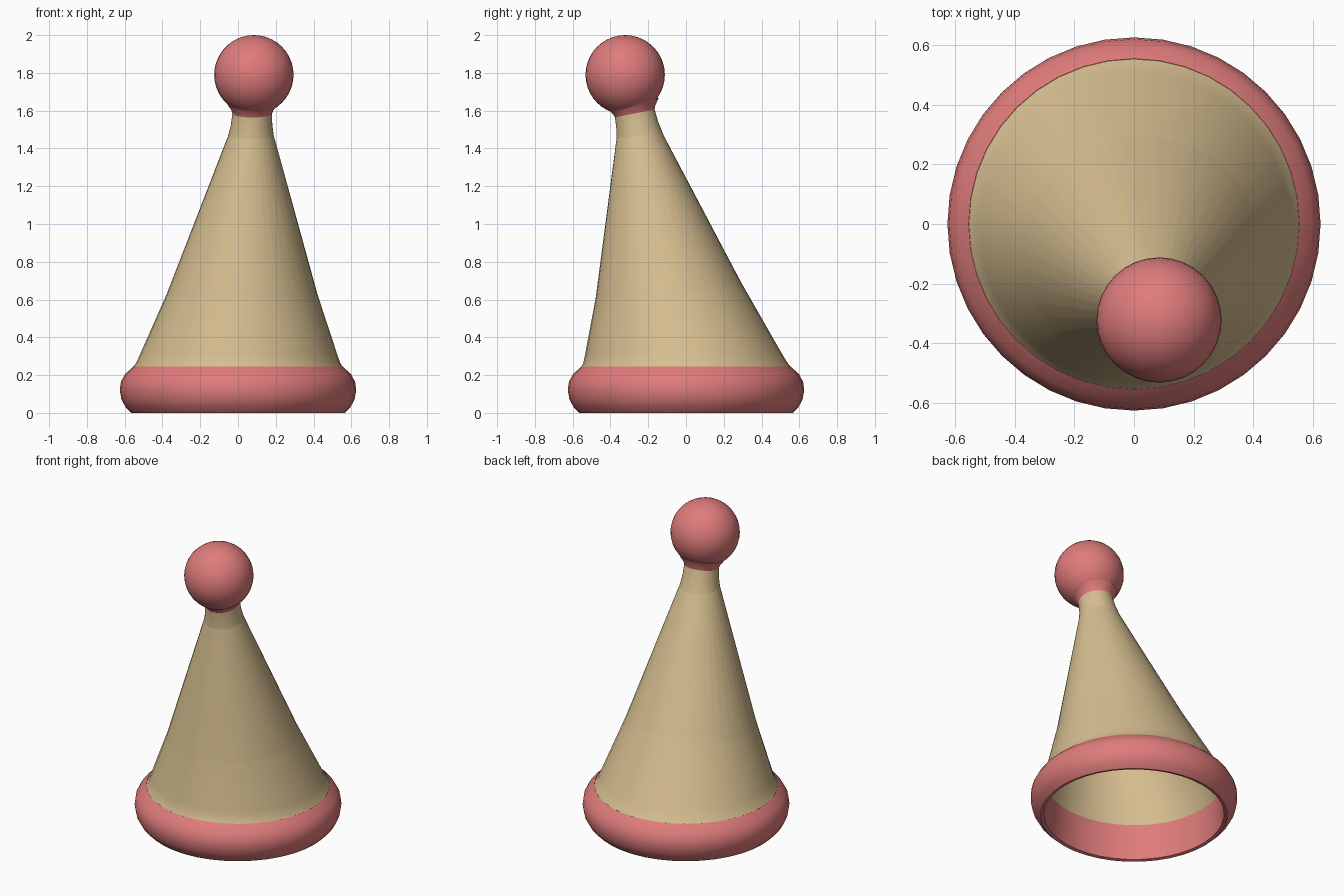
import bpy, bmesh, math
from mathutils import Vector

SEGMENTS = 40

if "Cube" in bpy.data.objects:
    bpy.data.objects.remove(bpy.data.objects["Cube"], do_unlink=True)


def flat_material(name, colour):
    mat = bpy.data.materials.new(name)
    mat.use_nodes = True
    mat.diffuse_color = colour
    shader = mat.node_tree.nodes["Principled BSDF"]
    shader.inputs["Base Color"].default_value = colour
    shader.inputs["Roughness"].default_value = 0.8
    return mat


pink = flat_material("soft pink", (0.74, 0.20, 0.20, 1))
tan = flat_material("straw tan", (0.68, 0.52, 0.28, 1))


def lean(z):
    """Centre of the leaning hat at a given height."""
    t = max(0, (z - 0.25) / 1.33)
    return Vector((0.075 * t, -0.27 * t, z))


def revolve(name, profile, mat, closed=False, cap=False):
    """Loft rings of (radius, height, tilt) along the leaning axis."""
    bm = bmesh.new()
    rings = []
    for radius, z, tilt in profile:
        ring = []
        for i in range(SEGMENTS):
            a = math.tau * i / SEGMENTS
            x, y = radius * math.cos(a), radius * math.sin(a)
            ring.append(bm.verts.new(lean(z) + Vector((x, y, y * tilt))))
        rings.append(ring)
    pairs = list(zip(rings, rings[1:]))
    if closed:
        pairs.append((rings[-1], rings[0]))
    for low, high in pairs:
        for i in range(SEGMENTS):
            j = (i + 1) % SEGMENTS
            bm.faces.new((low[i], low[j], high[j], high[i]))
    if cap:
        bm.faces.new(rings[-1])
    bmesh.ops.recalc_face_normals(bm, faces=bm.faces)
    return finish(name, bm, mat)


def finish(name, bm, mat):
    mesh = bpy.data.meshes.new(name)
    bm.to_mesh(mesh)
    bm.free()
    mesh.materials.append(mat)
    obj = bpy.data.objects.new(name, mesh)
    bpy.context.collection.objects.link(obj)
    bpy.ops.object.select_all(action="DESELECT")
    obj.select_set(True)
    bpy.context.view_layer.objects.active = obj
    bpy.ops.object.shade_smooth_by_angle(angle=math.radians(50))
    return obj


# Rounded brim, open in the middle
revolve("brim", [
    (0.545, 0.005, 0), (0.565, 0, 0), (0.595, 0.03, 0), (0.617, 0.07, 0),
    (0.626, 0.12, 0), (0.620, 0.165, 0), (0.598, 0.205, 0), (0.555, 0.245, 0),
    (0.53, 0.235, 0), (0.535, 0.12, 0)], pink, closed=True)

# Hollow cone: inner lining, then the outer skin from the brim to the tip
revolve("cone_lining", [(0.532, 0.23, 0), (0.505, 0.31, 0), (0.09, 1.56, 0.2)],
        tan, cap=True).data.flip_normals()
revolve("cone", [
    (0.557, 0.24, 0), (0.54, 0.265, 0), (0.522, 0.31, 0), (0.31, 0.86, 0.05),
    (0.137, 1.39, 0.15), (0.11, 1.52, 0.2), (0.105, 1.585, 0.2)], tan)

# Flared collar under the pompom
revolve("collar", [(0.105, 1.585, 0.2), (0.112, 1.605, 0.2),
                   (0.138, 1.64, 0.2)], pink, cap=True)

# Pompom
bm = bmesh.new()
bmesh.ops.create_uvsphere(bm, u_segments=32, v_segments=20, radius=0.21)
bmesh.ops.translate(bm, vec=(0.084, -0.322, 1.79), verts=bm.verts)
finish("pompom", bm, pink)
